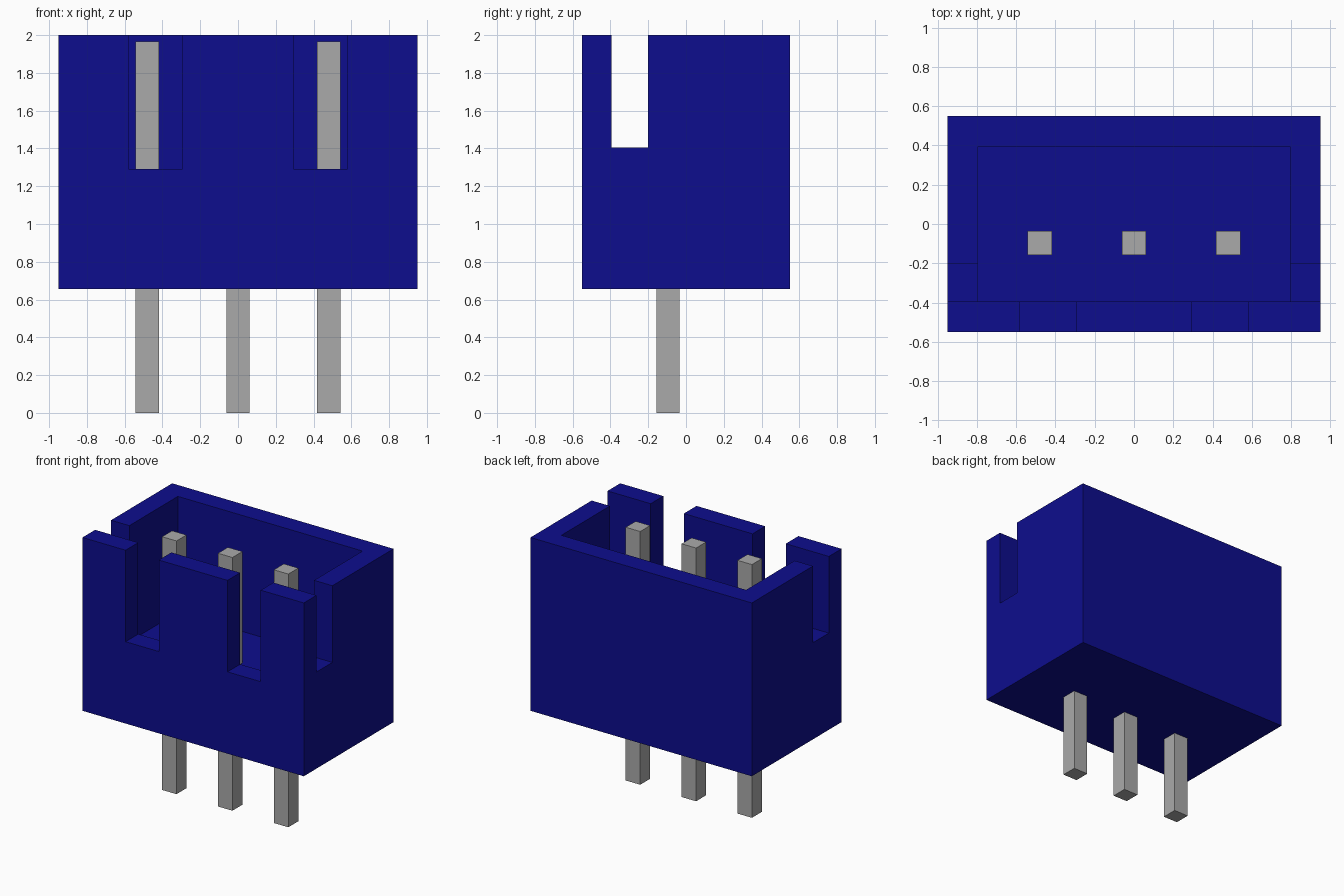
import bpy
import bmesh
from mathutils import Vector

old = bpy.data.objects.get("Cube")
if old:
    bpy.data.objects.remove(old, do_unlink=True)


def make_material(name, rgb):
    mat = bpy.data.materials.new(name)
    mat.use_nodes = True
    mat.diffuse_color = (*rgb, 1)
    mat.node_tree.nodes["Principled BSDF"].inputs["Base Color"].default_value = (*rgb, 1)
    return mat


def box(name, low, high, mat):
    """Axis-aligned box between two corners."""
    low, high = Vector(low), Vector(high)
    bm = bmesh.new()
    bmesh.ops.create_cube(bm, size=1)
    for v in bm.verts:
        v.co = Vector(v.co[i] * (high[i] - low[i]) + (low[i] + high[i]) / 2 for i in range(3))
    mesh = bpy.data.meshes.new(name)
    bm.to_mesh(mesh)
    bm.free()
    mesh.materials.append(mat)
    obj = bpy.data.objects.new(name, mesh)
    bpy.context.collection.objects.link(obj)
    return obj


def cut(target, low, high):
    """Subtract a box from the target and discard the cutter."""
    cutter = box("cutter", low, high, target.data.materials[0])
    cutter.hide_render = True
    mod = target.modifiers.new("cut", 'BOOLEAN')
    mod.operation = 'DIFFERENCE'
    mod.solver = 'EXACT'
    mod.object = cutter
    bpy.context.view_layer.objects.active = target
    bpy.ops.object.modifier_apply(modifier=mod.name)
    bpy.data.objects.remove(cutter, do_unlink=True)


blue = make_material("navy plastic", (0.004, 0.004, 0.27))
metal = make_material("grey metal", (0.40, 0.40, 0.40))

# Housing: open-topped box
W, D, BASE, TOP = 0.95, 0.55, 0.655, 2.0
IN_X, IN_Y, FLOOR = 0.793, 0.395, 1.10
housing = box("housing", (-W, -D, BASE), (W, D, TOP), blue)
cut(housing, (-IN_X, -IN_Y, FLOOR), (IN_X, IN_Y, TOP + 0.2))

# Notches through the side walls and the front wall
for side in (-1, 1):
    xs = sorted((side * 0.7, side * 1.1))
    cut(housing, (xs[0], -IN_Y, 1.405), (xs[1], -0.2, TOP + 0.2))
    xs = sorted((side * 0.295, side * 0.58))
    cut(housing, (xs[0], -0.7, 1.29), (xs[1], -0.3, TOP + 0.2))

# Square contact pins
for label, x in (("right", -0.48), ("middle", 0.0), ("left", 0.48)):
    box(f"{label}_pin", (x - 0.062, -0.157, 0), (x + 0.062, -0.035, 1.965), metal)
